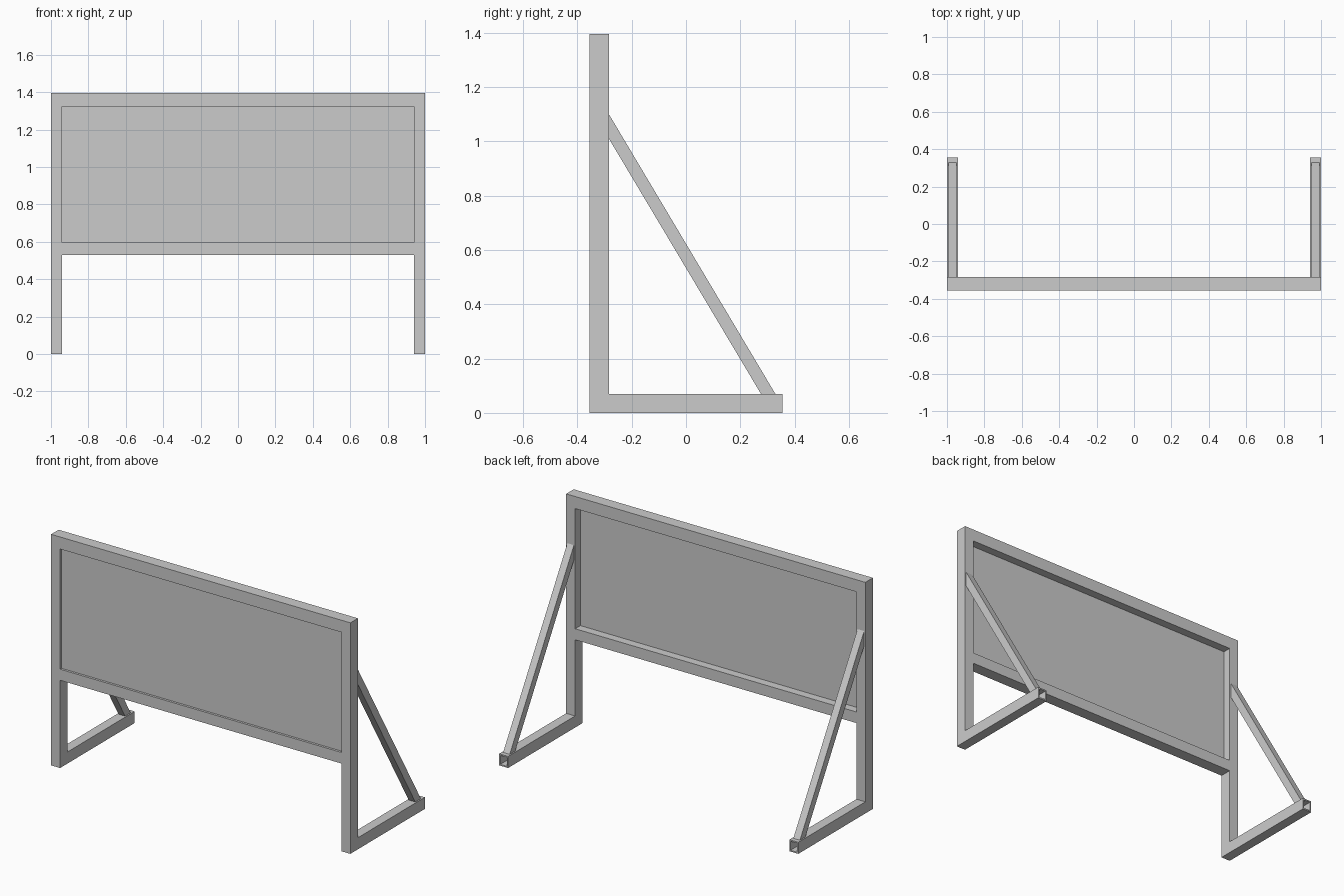
import bpy, bmesh
from mathutils import Vector

if "Cube" in bpy.data.objects:
    bpy.data.objects.remove(bpy.data.objects["Cube"])

FRONT, FRAME_BACK, BACK = -0.356, -0.284, 0.356
TUBE = 0.06
FOOT_TOP = 0.07


def finish(bm, name, mirrored=False):
    bmesh.ops.remove_doubles(bm, verts=bm.verts, dist=1e-5)
    bmesh.ops.recalc_face_normals(bm, faces=bm.faces)
    mesh = bpy.data.meshes.new(name)
    bm.to_mesh(mesh)
    bm.free()
    obj = bpy.data.objects.new(name, mesh)
    bpy.context.collection.objects.link(obj)
    if mirrored:
        obj.modifiers.new("other_side", 'MIRROR').use_axis = (True, False, False)
    return obj


def extrude(bm, offset):
    res = bmesh.ops.extrude_face_region(bm, geom=bm.faces[:], use_keep_orig=True)
    verts = [g for g in res["geom"] if isinstance(g, bmesh.types.BMVert)]
    bmesh.ops.translate(bm, verts=verts, vec=offset)


def quad(bm, *points):
    bm.faces.new([bm.verts.new(p) for p in points])


# Upright frame: posts and rails joined in one piece
xs = [-1, -1 + TUBE, 1 - TUBE, 1]
zs = [0, 0.53, 0.597, 1.323, 1.396]
bm = bmesh.new()
for i in range(3):
    for j in range(4):
        if i == 1 and j in (0, 2):
            continue  # opening between the legs, opening for the panel
        quad(bm, (xs[i], FRONT, zs[j]), (xs[i + 1], FRONT, zs[j]),
             (xs[i + 1], FRONT, zs[j + 1]), (xs[i], FRONT, zs[j + 1]))
bmesh.ops.remove_doubles(bm, verts=bm.verts, dist=1e-5)
extrude(bm, Vector((0, FRAME_BACK - FRONT, 0)))
finish(bm, "frame")

# Thin board set slightly behind the frame's front face
bm = bmesh.new()
quad(bm, (xs[1], -0.342, zs[2]), (xs[2], -0.342, zs[2]),
     (xs[2], -0.342, zs[3]), (xs[1], -0.342, zs[3]))
extrude(bm, Vector((0, 0.008, 0)))
finish(bm, "board")

# Feet: square tubes, open at the back end
bm = bmesh.new()


def ring(y, inset):
    x0, x1, z0, z1 = 1 - TUBE + inset, 1 - inset, inset, FOOT_TOP - inset
    return [bm.verts.new(p) for p in
            ((x0, y, z0), (x1, y, z0), (x1, y, z1), (x0, y, z1))]


wall = 0.008
rings = [ring(FRAME_BACK, 0), ring(BACK, 0), ring(BACK, wall), ring(FRAME_BACK + wall, wall)]
for a, b in zip(rings, rings[1:]):
    for k in range(4):
        n = (k + 1) % 4
        bm.faces.new((a[k], a[n], b[n], b[k]))
bm.faces.new(rings[0])
bm.faces.new(rings[-1])
finish(bm, "foot", mirrored=True)

# Diagonal braces from the posts down to the feet
bm = bmesh.new()
x0, x1 = 0.948, 0.992
quad(bm, (x0, FRAME_BACK, 1.01), (x0, FRAME_BACK, 1.10),
     (x0, 0.329, FOOT_TOP), (x0, 0.276, FOOT_TOP))
extrude(bm, Vector((x1 - x0, 0, 0)))
finish(bm, "brace", mirrored=True)
